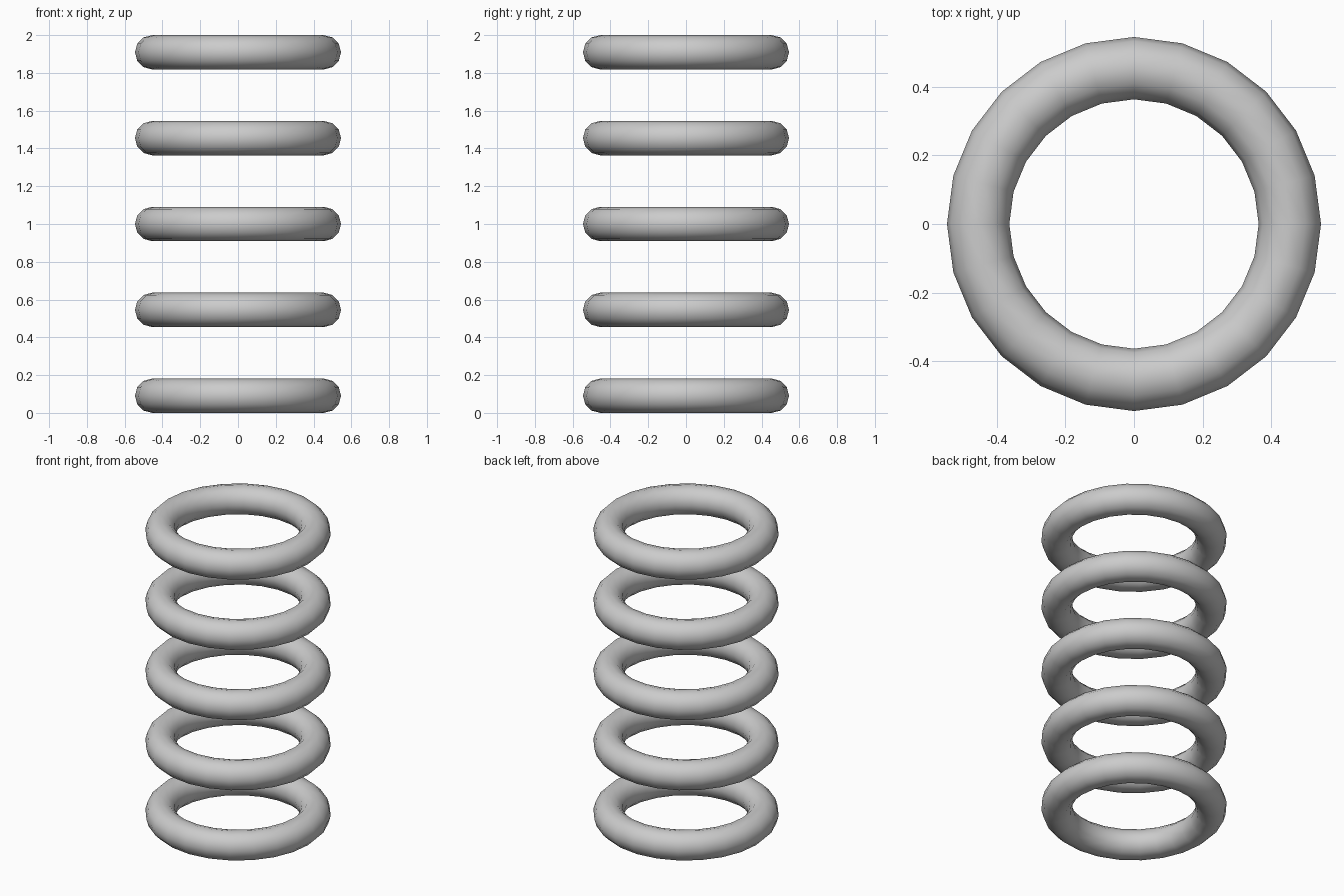
import bpy

cube = bpy.data.objects.get("Cube")
if cube:
    bpy.data.objects.remove(cube, do_unlink=True)

RING_COUNT = 5
TUBE = 1 / 11            # tube radius
RADIUS = 5 * TUBE        # centre line radius
SPACING = 5 * TUBE       # distance between rings

# Single grey colour
grey = bpy.data.materials.new("light_grey")
grey.use_nodes = True
colour = (0.6, 0.6, 0.6, 1)
grey.diffuse_color = colour
grey.node_tree.nodes["Principled BSDF"].inputs["Base Color"].default_value = colour

# Stack of separate smooth rings
for i in range(RING_COUNT):
    bpy.ops.mesh.primitive_torus_add(
        major_segments=24, minor_segments=12,
        major_radius=RADIUS, minor_radius=TUBE,
        location=(0, 0, TUBE + i * SPACING))
    ring = bpy.context.object
    ring.name = f"ring_{i + 1}"
    ring.data.materials.append(grey)
    bpy.ops.object.shade_smooth()
